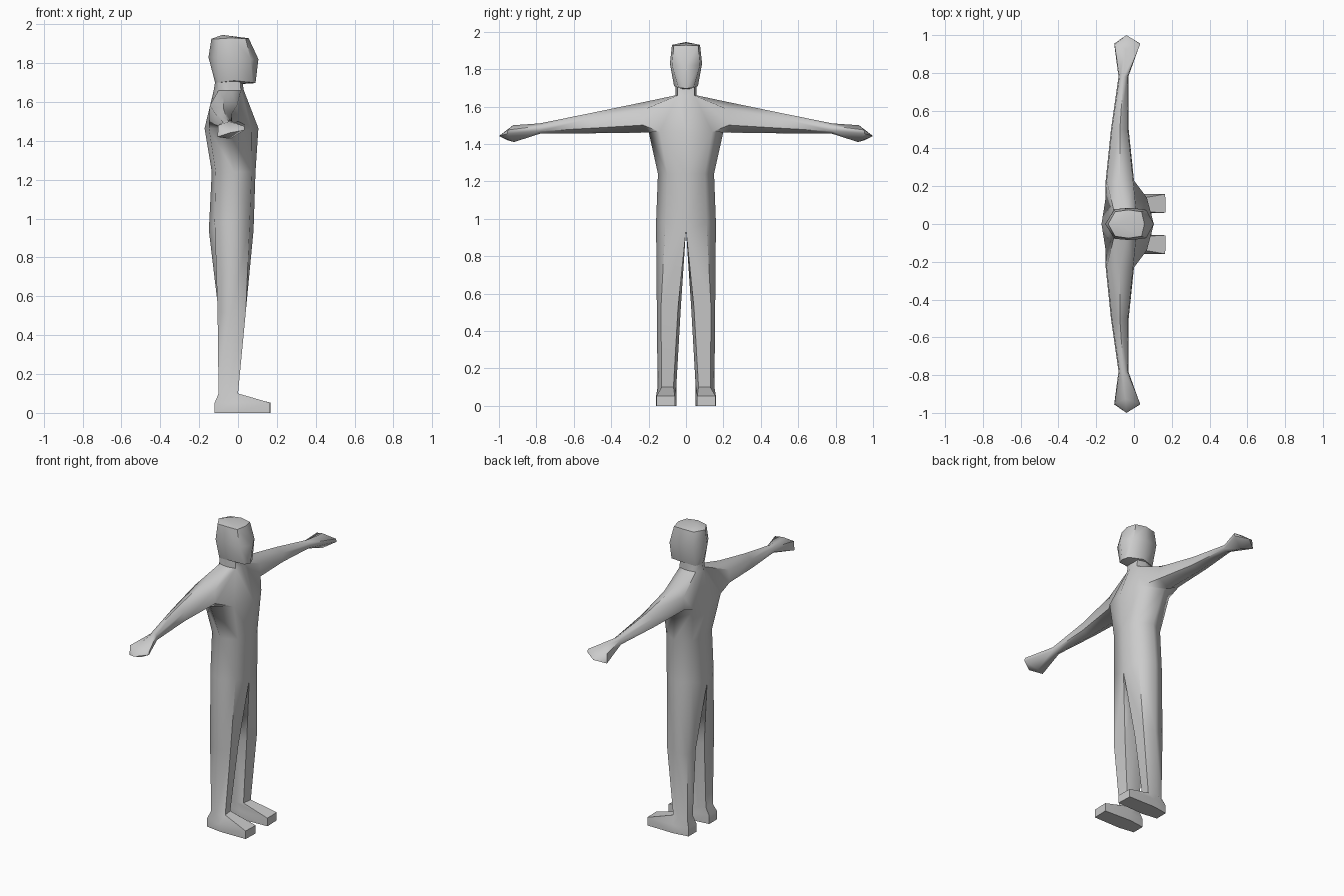
import bpy, bmesh, math

if "Cube" in bpy.data.objects:
    bpy.data.objects.remove(bpy.data.objects["Cube"])

grey = bpy.data.materials.new("plain grey")
grey.diffuse_color = (0.6, 0.6, 0.6, 1)
grey.use_nodes = True
grey.node_tree.nodes["Principled BSDF"].inputs["Base Color"].default_value = grey.diffuse_color


def ring(bm, pts):
    return [bm.verts.new(p) for p in pts]


def bridge(bm, a, b, closed):
    """Join two rings of equal length with quads."""
    n = len(a)
    for i in range(n if closed else n - 1):
        j = (i + 1) % n
        bm.faces.new((a[i], a[j], b[j], b[i]))


def half_ring(bm, z, front, fs, side, bs, back, drop=0.0):
    """Half outline from front centre round to back centre."""
    return ring(bm, [(front, 0, z - drop), (*fs, z), (*side, z), (*bs, z), (back, 0, z - drop)])


def finish(bm, name, angle):
    bmesh.ops.recalc_face_normals(bm, faces=bm.faces)
    me = bpy.data.meshes.new(name)
    bm.to_mesh(me)
    bm.free()
    me.materials.append(grey)
    ob = bpy.data.objects.new(name, me)
    bpy.context.collection.objects.link(ob)
    bpy.ops.object.select_all(action='DESELECT')
    ob.select_set(True)
    bpy.context.view_layer.objects.active = ob
    bpy.ops.object.shade_smooth_by_angle(angle=math.radians(angle))
    m = ob.modifiers.new("Mirror", 'MIRROR')
    m.use_axis = (False, True, False)
    m.merge_threshold = 0.0005
    return ob


# Body: torso, neck, arm and leg in one seamless half
bm = bmesh.new()
hips = half_ring(bm, 0.98, 0.08, (0.06, 0.11), (-0.03, 0.16), (-0.12, 0.11), -0.15, 0.04)
waist = half_ring(bm, 1.24, 0.09, (0.07, 0.10), (-0.02, 0.15), (-0.115, 0.10), -0.135)
chest = half_ring(bm, 1.465, 0.105, (0.068, 0.14), (-0.06, 0.20), (-0.15, 0.14), -0.172)
collar = half_ring(bm, 1.66, 0.03, (0.015, 0.045), (-0.04, 0.055), (-0.10, 0.045), -0.125)
neck = half_ring(bm, 1.72, 0.02, (0.01, 0.045), (-0.04, 0.055), (-0.10, 0.045), -0.115)
bridge(bm, hips, waist, False)
bridge(bm, waist, chest, False)
bridge(bm, chest[:2], collar[:2], False)
bridge(bm, chest[3:], collar[3:], False)
bridge(bm, collar, neck, False)

# Arm grows out of the open side between chest and collar
prev = [chest[1], chest[2], chest[3], collar[3], collar[2], collar[1]]
arm = [
    (0.23, 0.0, -0.15, 1.46, 1.623),
    (0.50, -0.028, -0.122, 1.457, 1.567),
    (0.78, -0.03, -0.082, 1.455, 1.51),
]
for y, xf, xb, z0, z1 in arm:
    xm, h = (xf + xb) / 2, z1 - z0
    cur = ring(bm, [(xf, y, z0 + h * 0.25), (xm, y, z0), (xb, y, z0 + h * 0.25),
                    (xb + 0.005, y, z0 + h * 0.75), (xm, y, z1), (xf - 0.005, y, z0 + h * 0.75)])
    bridge(bm, prev, cur, True)
    prev = cur

# Hand: wide flat wedge ending in a point
hand = ring(bm, [(0.033, 0.955, 1.455), (-0.04, 0.92, 1.41), (-0.105, 0.955, 1.42),
                 (-0.103, 0.95, 1.48), (-0.045, 0.925, 1.50), (0.033, 0.952, 1.475)])
bridge(bm, prev, hand, True)
tip = bm.verts.new((-0.04, 1.0, 1.442))
for i in range(6):
    bm.faces.new((hand[i], hand[(i + 1) % 6], tip))

# Leg hangs from the hip outline closed through the crotch
prev = hips + ring(bm, [(-0.035, 0, 0.94)])
leg = [
    (0.52, 0.04, -0.105, 0.028, 0.156),
    (0.10, 0.0, -0.10, 0.052, 0.152),
]
for z, xf, xb, y0, y1 in leg:
    xm = (xf + xb) / 2
    cur = ring(bm, [(xf - 0.008, y0 + 0.015, z), (xf, y1 - 0.022, z), (xm, y1, z),
                    (xb, y1 - 0.022, z), (xb + 0.005, y0 + 0.015, z), (xm, y0, z)])
    bridge(bm, prev, cur, True)
    prev = cur

# Foot: flared towards the toe, flat sole
for z in (0.052, 0.0):
    cur = ring(bm, [(0.168, 0.06, z), (0.165, 0.158, z), (-0.02, 0.16, z),
                    (-0.12, 0.145, z), (-0.12, 0.065, z), (-0.02, 0.052, z)])
    bridge(bm, prev, cur, True)
    prev = cur
bm.faces.new(prev)
finish(bm, "body", 60)

# Head: faceted block with a wide brow and shallow crown
bm = bmesh.new()
jaw = ring(bm, [(0.09, 0, 1.697), (0.075, 0.04, 1.70), (-0.02, 0.064, 1.71),
                (-0.10, 0.048, 1.70), (-0.118, 0, 1.70)])
brow = ring(bm, [(0.105, 0, 1.82), (0.065, 0.075, 1.82), (-0.02, 0.086, 1.83),
                 (-0.105, 0.078, 1.83), (-0.152, 0, 1.83)])
crown = ring(bm, [(0.055, 0, 1.928), (0.04, 0.065, 1.925), (-0.03, 0.075, 1.93),
                  (-0.10, 0.065, 1.925), (-0.137, 0, 1.925)])
bridge(bm, jaw, brow, False)
bridge(bm, brow, crown, False)
for loop, centre in ((jaw, (-0.02, 0, 1.69)), (crown, (-0.08, 0, 1.945))):
    c = bm.verts.new(centre)
    for a, b in zip(loop, loop[1:]):
        bm.faces.new((a, b, c))
finish(bm, "head", 55)
